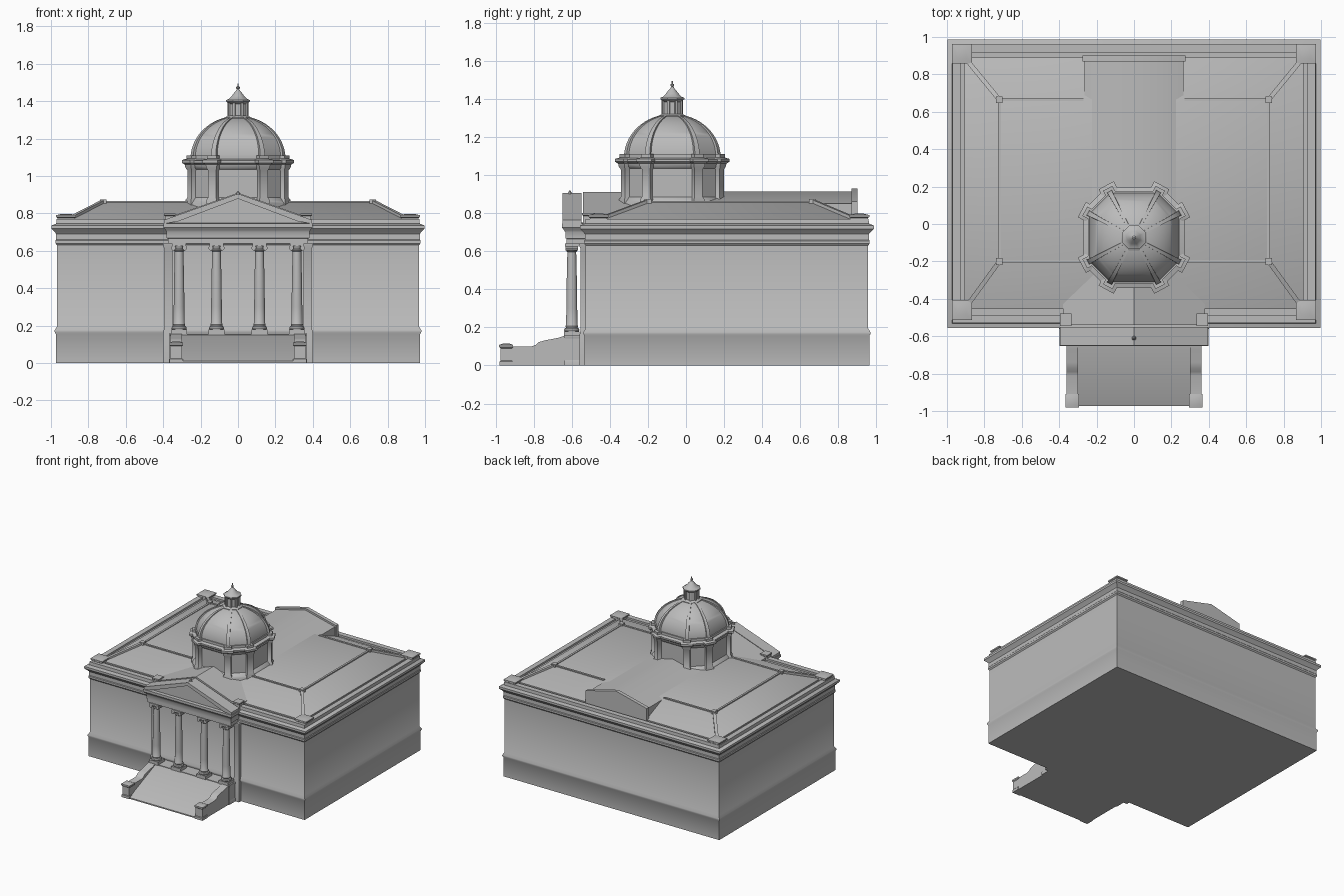
import bpy, bmesh, math
from mathutils import Vector

if "Cube" in bpy.data.objects:
    bpy.data.objects.remove(bpy.data.objects["Cube"])

stone = bpy.data.materials.new("grey_stone")
stone.diffuse_color = (0.5, 0.5, 0.5, 1)
stone.use_nodes = True
stone.node_tree.nodes["Principled BSDF"].inputs["Base Color"].default_value = stone.diffuse_color


def loft(name, rings):
    """Skin a stack of equal-length point rings and cap both ends."""
    bm = bmesh.new()
    vr = [[bm.verts.new(p) for p in r] for r in rings]
    n = len(vr[0])
    for a, b in zip(vr, vr[1:]):
        for i in range(n):
            j = (i + 1) % n
            bm.faces.new((a[i], a[j], b[j], b[i]))
    bm.faces.new(vr[0][::-1])
    bm.faces.new(vr[-1])
    bmesh.ops.recalc_face_normals(bm, faces=bm.faces)
    me = bpy.data.meshes.new(name)
    bm.to_mesh(me)
    bm.free()
    me.materials.append(stone)
    ob = bpy.data.objects.new(name, me)
    bpy.context.collection.objects.link(ob)
    return ob


def rect(x0, x1, y0, y1, z, o=0):
    return [(x0 - o, y0 - o, z), (x1 + o, y0 - o, z), (x1 + o, y1 + o, z), (x0 - o, y1 + o, z)]


def moulded(name, x0, x1, y0, y1, profile):
    """Rectangular block with an (offset, z) moulding profile."""
    return loft(name, [rect(x0, x1, y0, y1, z, o) for o, z in profile])


def box(name, x0, x1, y0, y1, z0, z1):
    return moulded(name, x0, x1, y0, y1, [(0, z0), (0, z1)])


def prism_y(name, pts, y0, y1):
    return loft(name, [[(x, y, z) for x, z in pts] for y in (y0, y1)])


def prism_x(name, pts, x0, x1):
    return loft(name, [[(x, y, z) for y, z in pts] for x in (x0, x1)])


def lathe(name, x, y, profile, n=20):
    return loft(name, [[(x + r * math.cos(2 * math.pi * (i + .5) / n),
                         y + r * math.sin(2 * math.pi * (i + .5) / n), z)
                        for i in range(n)] for r, z in profile])


def bar(name, a, b, r=.012):
    """Square capping bar between two points."""
    a, b = Vector(a), Vector(b)
    d = (b - a).normalized()
    s = d.cross(Vector((0, 0, 1))).normalized() * r
    u = s.cross(d).normalized() * r
    return loft(name, [[p + s + u, p - s + u, p - s - u, p + s - u] for p in (a, b)])


# Main body: plinth, wall, entablature, cornice, parapet
WX, Y0, Y1 = .968, -.527, .957
moulded("main_body", -WX, WX, Y0, Y1, [
    (.006, 0), (.006, .155), (.012, .165), (.012, .175), (0, .195), (0, .63),
    (.008, .64), (.008, .655), (.004, .66), (.004, .69), (.012, .7), (.03, .718),
    (.03, .735), (.004, .745), (.002, .77), (-.04, .77), (-.04, .755)])

# Corner blocks on the parapet
for sx in (-1, 1):
    for cy in (-.46, .91):
        moulded("parapet_corner_block", sx * .92 - .045, sx * .92 + .045, cy - .045, cy + .045,
                [(0, .74), (0, .775), (.008, .78), (.008, .79), (-.02, .797)])
    moulded("portico_parapet_block", sx * .365 - .025, sx * .365 + .025, -.54, -.485,
            [(0, .74), (0, .785), (.006, .79), (.006, .8)])

# Hipped roof with flat crown
low = rect(-.905, .905, -.455, .89, .765)
top = rect(-.72, .72, -.2, .665, .86)
loft("hip_roof", [rect(-.905, .905, -.455, .89, .74), low, top])
for i in range(4):
    bar("hip_cap", low[i], top[i])
    x, y, z = top[i]
    box("ridge_knob", x - .018, x + .018, y - .018, y + .018, .84, .875)
for s in (-1, 1):
    bar("side_ridge_cap", (s * .72, -.2, .857), (s * .72, .665, .857), .008)
    for y in (-.2, .665):
        bar("cross_ridge_cap", (s * .72, y, .857), (s * .27, y, .857), .008)

# Front and rear gabled roofs
prism_y("front_gable_roof", [(-.38, .74), (.38, .74), (.38, .775), (0, .91), (-.38, .775)], -.54, -.05)
prism_y("rear_gable_roof", [(-.265, .74), (.265, .74), (.265, .85), (0, .915), (-.265, .85)], -.05, .87)
prism_y("rear_gable_wall", [(-.275, .74), (.275, .74), (.275, .862), (0, .93), (-.275, .862)], .87, .9)

# Portico entablature and pediment
moulded("portico_entablature", -.375, .375, -.628, -.5, [
    (0, .638), (0, .665), (.006, .668), (.006, .7), (.012, .71), (.024, .725), (.024, .745), (0, .75)])
prism_y("pediment_panel", [(-.36, .745), (.36, .745), (0, .885)], -.63, -.555)
for s in (-1, 1):
    prism_y("pediment_cornice", [(s * .395, .745), (s * .395, .765), (0, .905), (0, .878), (s * .32, .757)],
            -.65, -.55)
lathe("pediment_finial", 0, -.61, [(.012, .89), (.012, .905), (.003, .92)], 8)

# Portico platform, piers and columns
box("portico_platform", -.365, .365, -.635, -.5, 0, .155)
for s in (-1, 1):
    moulded("portico_pier", s * .372 - .022, s * .372 + .022, -.553, -.5,
            [(.006, 0), (.006, .16), (0, .19), (0, .61), (.008, .63), (.008, .64)])
CY = -.6
for x in (-.315, -.115, .115, .315):
    box("column_plinth", x - .042, x + .042, CY - .04, CY + .04, .15, .178)
    lathe("column", x, CY, [
        (.038, .178), (.041, .186), (.038, .194), (.031, .198), (.034, .206), (.03, .212),
        (.029, .3), (.027, .45), (.0235, .595), (.028, .6), (.028, .606), (.024, .61), (.03, .625)])
    box("column_abacus", x - .038, x + .038, CY - .036, CY + .036, .625, .64)
    for s in (-1, 1):
        loft("capital_volute", [[(x + s * .03 + .013 * math.cos(a * math.pi / 5), y,
                                  .615 + .013 * math.sin(a * math.pi / 5)) for a in range(10)]
                                for y in (CY - .033, CY + .033)])

# Entrance stair as a smooth ramp, with cheek walls
prism_x("stair_ramp", [(-.972, 0), (-.972, .01), (-.625, .155), (-.6, .155), (-.6, 0)], -.31, .31)
for s in (-1, 1):
    prism_x("stair_cheek", [(-.975, 0), (-.975, .1), (-.81, .1), (-.79, .108), (-.775, .122), (-.74, .132),
                            (-.67, .145), (-.64, .155), (-.54, .155), (-.54, 0)], s * .3, s * .36)
    moulded("cheek_front_block", s * .33 - .031, s * .33 + .031, -.975, -.915,
            [(.004, 0), (.004, .02), (0, .025), (0, .09), (.006, .096), (.006, .108), (-.01, .114)])
    moulded("cheek_pedestal", s * .33 - .031, s * .33 + .031, -.63, -.56,
            [(.007, 0), (.007, .025), (0, .035), (0, .135), (.007, .145), (.007, .157)])

# Eight-sided drum and dome: wide faces on the axes, narrow ones between
DY = -.072
OCT = [(.47, .88), (-.47, .88), (-.88, .47), (-.88, -.47), (-.47, -.88), (.47, -.88), (.88, -.47), (.88, .47)]
OCT = OCT[::-1]


def oct_loft(name, profile):
    return loft(name, [[(x * r, DY + y * r, z) for x, y in OCT] for r, z in profile])


oct_loft("drum", [(.305, .76), (.305, .855), (.295, .87), (.277, .885), (.277, 1.035), (.288, 1.045),
                  (.292, 1.06), (.307, 1.07), (.307, 1.082), (.28, 1.09), (.28, 1.11)])


def radial_block(name, x, y, profile, w, d):
    """Block turned to face outward along (x, y); profile of (radius, grow, z)."""
    u = Vector((x, y, 0)).normalized()
    t = Vector((-u.y, u.x, 0))
    c = Vector((0, DY, 0))
    rings = []
    for r, g, z in profile:
        p = c + u * r + Vector((0, 0, z))
        rings.append([p + u * (d + g) + t * (w + g), p + u * (d + g) - t * (w + g),
                      p - u * d - t * (w + g), p - u * d + t * (w + g)])
    return loft(name, rings)


DOME = [(.272 * math.cos(math.radians(a)), 1.095 + .222 * math.sin(math.radians(a))) for a in range(0, 79, 6)]
oct_loft("dome", DOME)
for x, y in OCT:
    radial_block("drum_pilaster", x, y, [
        (.27, .008, .78), (.27, .008, .87), (.27, 0, .885), (.27, 0, 1.03), (.27, .008, 1.045),
        (.27, .01, 1.06), (.27, .022, 1.07), (.27, .022, 1.085), (.27, .004, 1.092), (.27, .004, 1.11)], .024, .024)
    radial_block("dome_rib", x, y, [(r - .003, -.009 * i / len(DOME), z + .004)
                                    for i, (r, z) in enumerate(DOME)], .015, .011)

# Lantern with pilaster strips, cap and spike
lathe("lantern", 0, DY, [
    (.075, 1.29), (.075, 1.312), (.066, 1.318), (.052, 1.322), (.052, 1.385), (.058, 1.39), (.068, 1.398),
    (.068, 1.406), (.052, 1.412), (.036, 1.428), (.022, 1.445), (.012, 1.455), (.008, 1.462)], 8)
for i in range(8):
    a = math.pi / 4 * (i + .5)
    radial_block("lantern_strip", math.cos(a), math.sin(a), [(.05, 0, 1.315), (.05, 0, 1.395)], .007, .008)
lathe("spike", 0, DY, [(.004, 1.455), (.004, 1.464), (.01, 1.468), (.01, 1.476), (.004, 1.48), (.003, 1.495)], 10)

# Smooth shading with crisp edges
for ob in bpy.context.collection.objects:
    ob.select_set(True)
    bpy.context.view_layer.objects.active = ob
bpy.ops.object.shade_smooth_by_angle(angle=math.radians(35))
